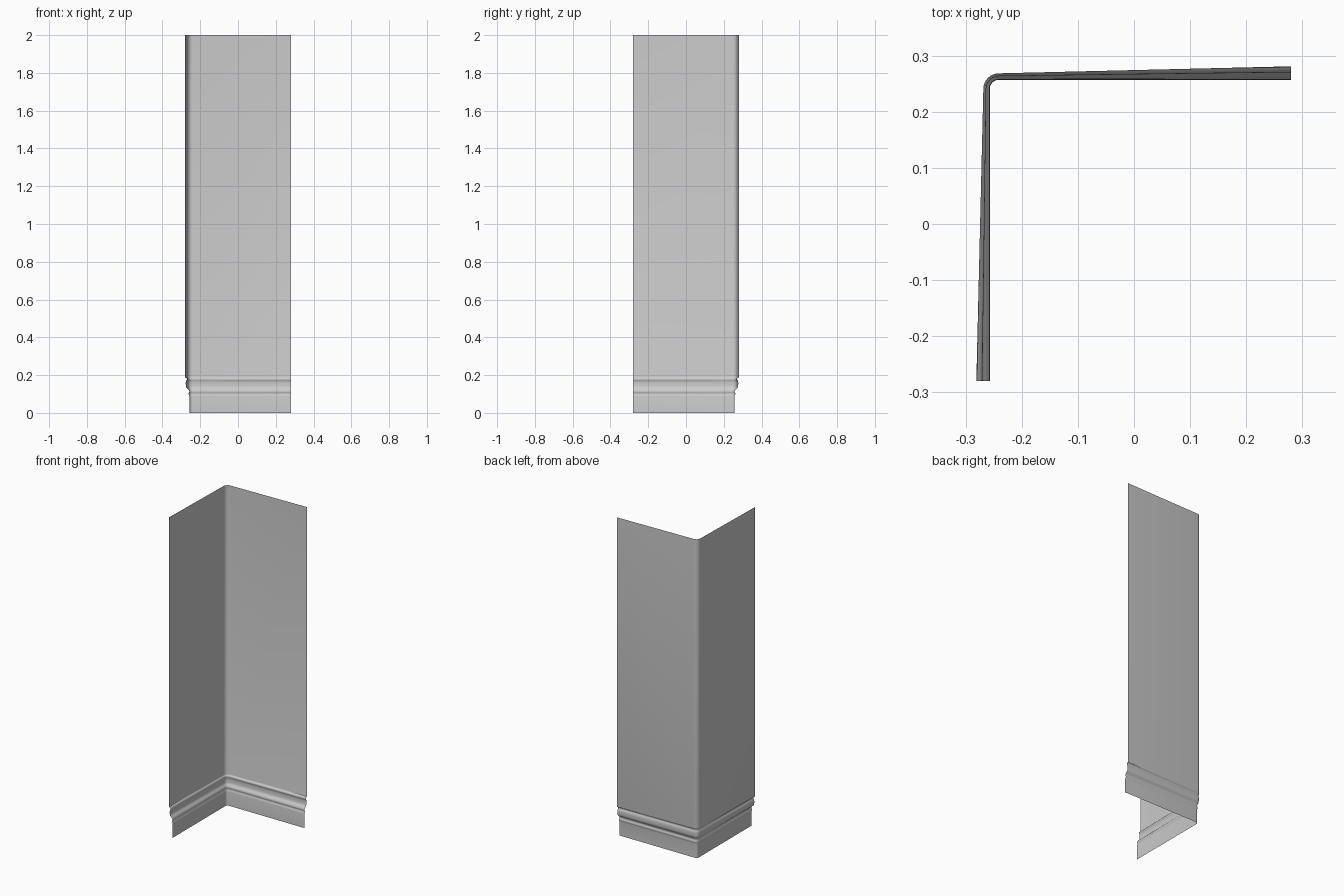
import bpy, bmesh, math

if "Cube" in bpy.data.objects:
    bpy.data.objects.remove(bpy.data.objects["Cube"])

# Moulding profile: (t, z), t = 0 at the plinth face, t = 1 at the wall face
profile = [(0, 0), (0, .088), (.06, .094), (.22, .099), (.22, .104), (.05, .109),
           (.03, .114), (.10, .120), (.35, .126), (.65, .132), (.78, .138),
           (.82, .15), (.82, .16), (.78, .168), (.65, .172), (.55, .176),
           (.58, .181), (.75, .185), (.95, .188), (1, .192), (1, 2)]

# Plan stations: (plinth point, wall point), two straight runs joined by a round corner
END, C, R_IN, R_OUT, STEPS = .28, .241, .016, .0275, 6
stations = [((-.257, -END), (-.281, -END))]
for i in range(STEPS + 1):
    a = math.pi - math.pi / 2 * i / STEPS
    stations.append(tuple((-C + r * math.cos(a), C + r * math.sin(a))
                          for r in (R_IN, R_OUT)))
stations.append(((END, .257), (END, .281)))

# Corner wall with baseboard: a single open sheet lofted through the stations
bm = bmesh.new()
grid = [[bm.verts.new((p[0] + (q[0] - p[0]) * t, p[1] + (q[1] - p[1]) * t, z))
         for t, z in profile] for p, q in stations]
for a, b in zip(grid, grid[1:]):
    for j in range(len(profile) - 1):
        bm.faces.new((a[j], b[j], b[j + 1], a[j + 1]))
bm.normal_update()
mesh = bpy.data.meshes.new("corner_wall")
bm.to_mesh(mesh)
bm.free()
wall = bpy.data.objects.new("corner_wall", mesh)
bpy.context.collection.objects.link(wall)
bpy.context.view_layer.objects.active = wall
wall.select_set(True)
bpy.ops.object.shade_smooth_by_angle(angle=math.radians(35))
